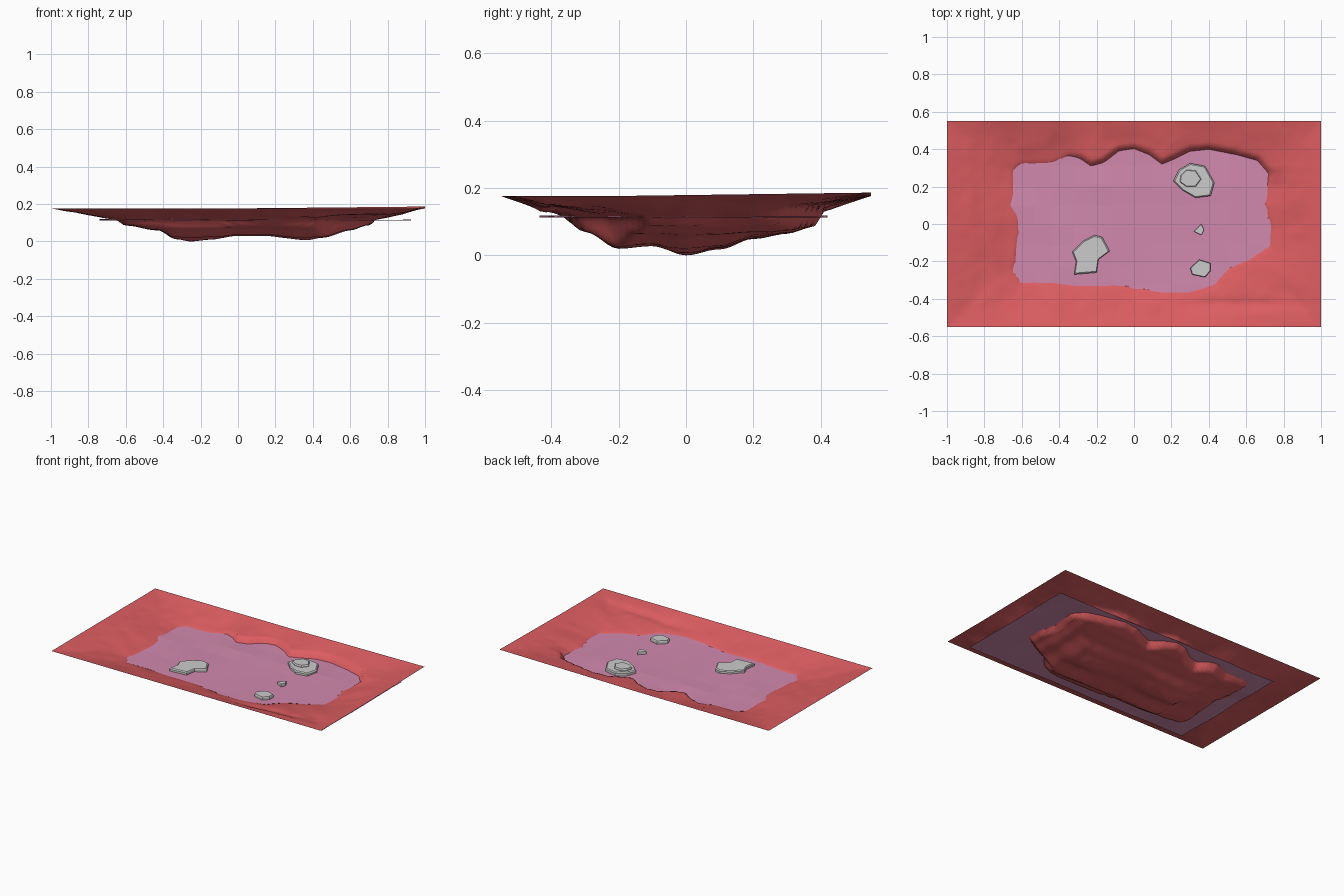
import bpy, bmesh, math
from mathutils import Vector, noise
from mathutils.geometry import intersect_point_line

if "Cube" in bpy.data.objects:
    bpy.data.objects.remove(bpy.data.objects["Cube"])

WATER_Z = 0.115


def material(name, rgb):
    m = bpy.data.materials.new(name)
    m.diffuse_color = (*rgb, 1)
    m.use_nodes = True
    m.node_tree.nodes["Principled BSDF"].inputs["Base Color"].default_value = m.diffuse_color
    return m


def sheet(name, x0, x1, y0, y1, nx, ny, height, mat, smooth):
    """Grid surface with z given by height(x, y)."""
    verts, faces = [], []
    for j in range(ny + 1):
        for i in range(nx + 1):
            x = x0 + (x1 - x0) * i / nx
            y = y0 + (y1 - y0) * j / ny
            verts.append((x, y, height(x, y)))
    w = nx + 1
    for j in range(ny):
        for i in range(nx):
            a = j * w + i
            faces.append((a, a + 1, a + w + 1, a + w))
    me = bpy.data.meshes.new(name)
    me.from_pydata(verts, [], faces)
    me.polygons.foreach_set("use_smooth", [smooth] * len(faces))
    me.materials.append(mat)
    ob = bpy.data.objects.new(name, me)
    bpy.context.collection.objects.link(ob)
    return ob


def interp(table, t):
    for (a, va), (b, vb) in zip(table, table[1:]):
        if t <= b:
            u = max(0, (t - a) / (b - a))
            return va + (vb - va) * u * u * (3 - 2 * u)
    return table[-1][1]


# Shoreline outline, seen from above
shore = [Vector(p) for p in [
    (-.64, .29), (-.6, .32), (-.45, .32), (-.35, .36), (-.29, .35), (-.23, .31),
    (-.16, .33), (-.08, .39), (0, .40), (.08, .37), (.15, .32), (.22, .35),
    (.3, .39), (.4, .40), (.55, .37), (.66, .34), (.72, .27), (.70, .1),
    (.73, -.02), (.72, -.12), (.6, -.19), (.5, -.24), (.43, -.32), (.3, -.35),
    (.15, -.36), (0, -.34), (-.1, -.32), (-.3, -.32), (-.45, -.31), (-.6, -.31),
    (-.64, -.25), (-.62, -.1), (-.61, .05), (-.64, .2)]]

# Lowest bed level along x and along y
bed_x = [(-.66, .11), (-.6, .085), (-.43, .06), (-.33, .012), (-.25, 0), (-.15, .01),
         (0, .03), (.15, .03), (.37, .008), (.45, .02), (.6, .06), (.7, .088), (.76, .11)]
bed_y = [(-.37, .11), (-.3, .07), (-.2, .02), (-.1, .028), (0, 0), (.1, .02),
         (.2, .05), (.3, .065), (.38, .085), (.42, .1)]


def shore_distance(x, y):
    """Signed distance to the shoreline, positive on land."""
    p, best, inside = Vector((x, y)), 9.0, False
    for a, b in zip(shore, shore[1:] + shore[:1]):
        d = b - a
        t = min(1, max(0, (p - a).dot(d) / d.length_squared))
        best = min(best, (p - a - d * t).length)
        if (a.y > y) != (b.y > y) and x < a.x + d.x * (y - a.y) / d.y:
            inside = not inside
    return -best if inside else best


def ground_height(x, y):
    d = shore_distance(x, y)
    rough = noise.fractal(Vector((x * 5, y * 5, 2.3)), 1.0, 2.0, 3)
    if d < 0:
        gx = (WATER_Z - interp(bed_x, x)) / WATER_Z
        gy = (WATER_Z - interp(bed_y, y)) / WATER_Z
        depth = WATER_Z * (.6 * min(gx, gy) + .4 * gx * gy)
        return WATER_Z - min(depth, -d * 1.6) + .003 * rough * min(1, -d * 10)
    edge = max(0, min(1 - abs(x), .55 - abs(y)))
    rim = .178 + .01 * max(0, x) * max(0, y + .2) / .75
    t = d / (d + edge)
    z = WATER_Z + (rim - WATER_Z) * t
    # steep bank along the back shore
    if y > .2 and x > -.4:
        side = min(1, (x + .4) / .15) * min(1, (y - .2) / .1)
        z += .028 * side * min(1, d / .02) * (1 - t)
    # shallow gully along the front right bank
    z -= .012 * math.exp(-((x - .55) / .25) ** 2 - ((y + .43) / .03) ** 2)
    return z + .008 * rough * min(1, edge * 8) * min(1, d * 12)


# Ground with basin
ground = sheet("ground", -1, 1, -.55, .55, 120, 66, ground_height,
               material("red_earth", (.72, .11, .12)), True)
low = min(v.co.z for v in ground.data.vertices)
for v in ground.data.vertices:
    v.co.z -= low


# Water surface with faint ripples
def ripple(x, y):
    n = noise.noise(Vector((x * 4, y * 6, .7)))
    return .112 + .010 * max(0, n + .15)


sheet("water", -.74, .925, -.435, .42, 16, 8, ripple,
      material("pink_water", (.64, .25, .42)), False)


# Flat stones lying in the water
def stone(name, outline, z0, z1):
    n = len(outline)
    cx = sum(p[0] for p in outline) / n
    cy = sum(p[1] for p in outline) / n
    bm = bmesh.new()
    rings = []
    for z, s in ((z0, 1.0), (z1 - .006, 1.0), (z1, .93)):
        rings.append([bm.verts.new((cx + (x - cx) * s, cy + (y - cy) * s, z))
                      for x, y in outline])
    for a, b in zip(rings, rings[1:]):
        for i in range(n):
            k = (i + 1) % n
            bm.faces.new((a[i], a[k], b[k], b[i]))
    bm.faces.new(rings[-1])
    bm.faces.new(rings[0][::-1])
    bmesh.ops.recalc_face_normals(bm, faces=bm.faces)
    me = bpy.data.meshes.new(name)
    bm.to_mesh(me)
    bm.free()
    bpy.context.collection.objects.link(bpy.data.objects.new(name, me))


stone("left_stone", [(-.21, -.06), (-.17, -.07), (-.13, -.145), (-.19, -.19), (-.20, -.26),
                     (-.32, -.27), (-.31, -.2), (-.33, -.15), (-.27, -.09)], .10, .137)
stone("back_stone", [(.24, .29), (.30, .325), (.38, .31), (.43, .22), (.41, .15),
                     (.33, .14), (.26, .18), (.21, .23)], .10, .135)
stone("back_stone_top", [(.25, .26), (.28, .29), (.33, .285), (.36, .24), (.33, .20),
                         (.28, .20), (.245, .225)], .13, .148)
stone("front_stone", [(.35, -.19), (.41, -.21), (.41, -.25), (.38, -.285),
                      (.31, -.27), (.30, -.235)], .10, .134)
stone("small_stone", [(.36, 0), (.375, -.03), (.36, -.06), (.32, -.04)], .10, .13)
